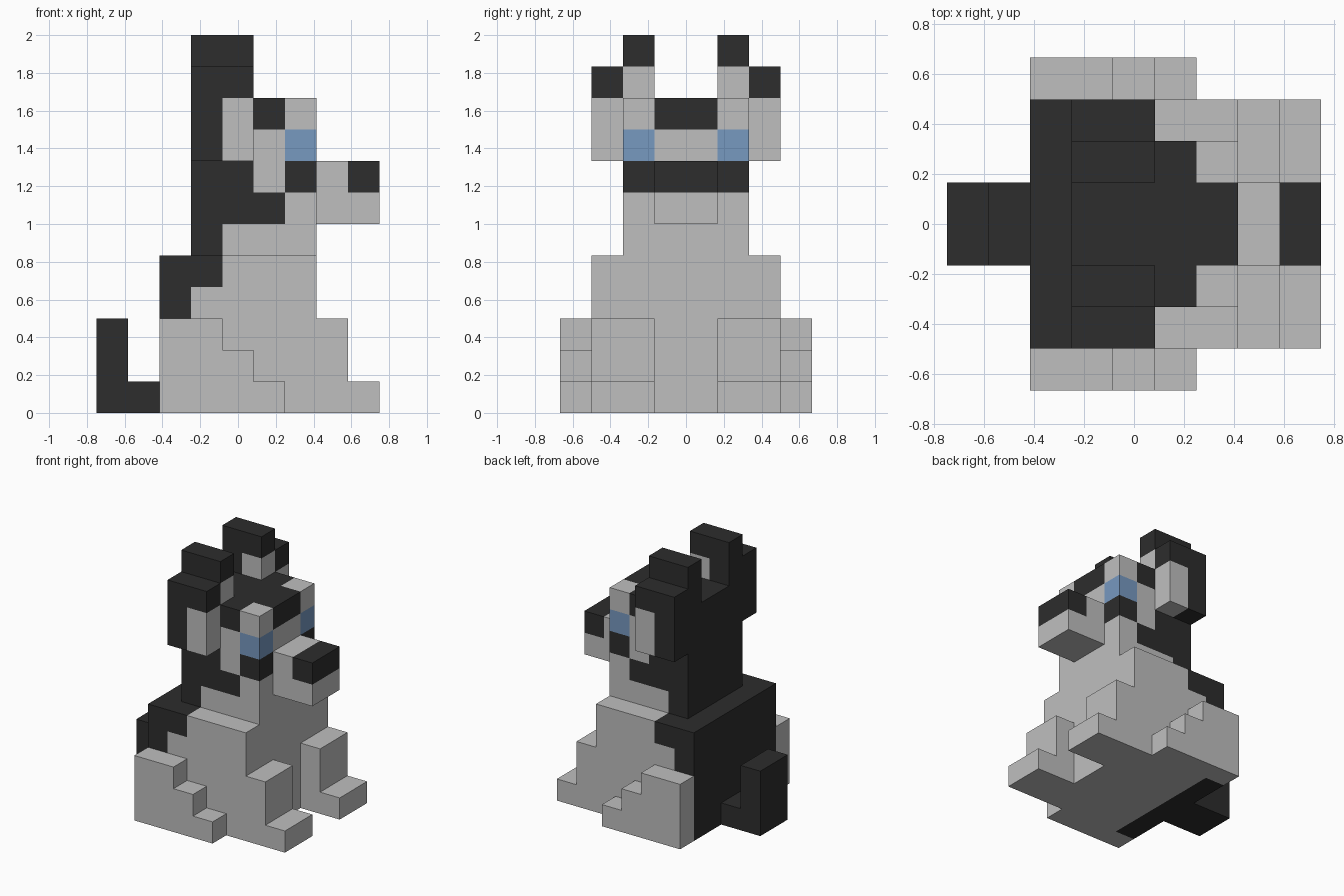
import bpy
import bmesh
from mathutils import Vector

old = bpy.data.objects.get("Cube")
if old:
    bpy.data.objects.remove(old, do_unlink=True)

U = 1 / 6                      # block size
GRID = Vector((9, 8, 12))      # blocks along x, y, z
LIGHT, DARK, BLUE = 0, 1, 2


def make_material(name, rgb):
    mat = bpy.data.materials.new(name)
    mat.use_nodes = True
    mat.diffuse_color = (*rgb, 1)
    mat.node_tree.nodes["Principled BSDF"].inputs["Base Color"].default_value = (*rgb, 1)
    return mat


materials = [
    make_material("light grey fur", (0.52, 0.52, 0.52)),
    make_material("dark fur", (0.026, 0.026, 0.026)),
    make_material("blue eyes", (0.184, 0.319, 0.527)),
]

cells = {}                     # block position -> (part, colour)


def fill(part, colour, x, y, z):
    """Fill or repaint the blocks in the given half-open ranges."""
    for i in range(*x):
        for j in range(*y):
            for k in range(*z):
                cells[i, j, k] = (part, colour)


def fill_pair(part, colour, x, y, z, split=True):
    """Fill a range and its mirror across the y = 0 plane."""
    names = (part + "_front_side", part + "_back_side") if split else (part, part)
    fill(names[0], colour, x, y, z)
    fill(names[1], colour, x, (8 - y[1], 8 - y[0]), z)


# Torso with dark back
fill("torso", LIGHT, (2, 7), (1, 7), (0, 5))
fill("torso", DARK, (2, 3), (1, 7), (0, 5))
fill("torso", DARK, (3, 4), (1, 7), (4, 5))

# Head and neck: dark nape, jaw band and crown
fill("head", LIGHT, (3, 7), (2, 6), (5, 10))
fill("head", DARK, (3, 4), (2, 6), (5, 10))
fill("head", DARK, (4, 6), (2, 6), (6, 7))
fill("head", DARK, (4, 5), (2, 6), (7, 10))
fill("head", DARK, (5, 6), (2, 6), (9, 10))
fill("head", DARK, (6, 7), (3, 5), (9, 10))

# Eyes with dark patches below
fill_pair("head", DARK, (6, 7), (2, 3), (7, 8), split=False)
fill_pair("eye", BLUE, (6, 7), (2, 3), (8, 9))

# Muzzle and nose
fill("muzzle", LIGHT, (7, 9), (3, 5), (6, 8))
fill("nose", DARK, (8, 9), (3, 5), (7, 8))

# Ears: tall inner step, lower outer step, light inside
fill_pair("ear", DARK, (3, 5), (2, 3), (10, 12))
fill_pair("ear", DARK, (3, 5), (1, 2), (8, 11))
fill_pair("ear", LIGHT, (4, 5), (2, 3), (10, 11))
fill_pair("ear", LIGHT, (4, 5), (1, 2), (8, 10))

# Front legs with paws
fill_pair("front_leg", LIGHT, (7, 8), (1, 3), (0, 3))
fill_pair("front_leg", LIGHT, (8, 9), (1, 3), (0, 1))

# Stepped rear legs
for end, top in ((4, 3), (5, 2), (6, 1)):
    fill_pair("rear_leg", LIGHT, (2, end), (0, 1), (0, top))

# Bent tail
fill("tail", DARK, (0, 2), (3, 5), (0, 1))
fill("tail", DARK, (0, 1), (3, 5), (1, 3))


def build(part):
    """Make one object from the exposed block faces of a part."""
    bm = bmesh.new()
    for pos, (name, colour) in cells.items():
        if name != part:
            continue
        centre = Vector(pos) + Vector((0.5, 0.5, 0.5))
        for axis in range(3):
            for sign in (-1, 1):
                n = Vector((0, 0, 0))
                n[axis] = sign
                if tuple(int(a + b) for a, b in zip(pos, n)) in cells:
                    continue
                a = Vector((0, 0, 0))
                a[(axis + 1) % 3] = 0.5
                b = n.cross(a)
                corners = [centre + n / 2 + d for d in (-a - b, a - b, a + b, b - a)]
                face = bm.faces.new([
                    bm.verts.new(((c.x - GRID.x / 2) * U, (c.y - GRID.y / 2) * U, c.z * U))
                    for c in corners])
                face.material_index = colour
    bmesh.ops.remove_doubles(bm, verts=bm.verts[:], dist=0.001)
    mesh = bpy.data.meshes.new(part)
    bm.to_mesh(mesh)
    bm.free()
    for mat in materials:
        mesh.materials.append(mat)
    bpy.context.scene.collection.objects.link(bpy.data.objects.new(part, mesh))


for part in sorted({name for name, _ in cells.values()}):
    build(part)
